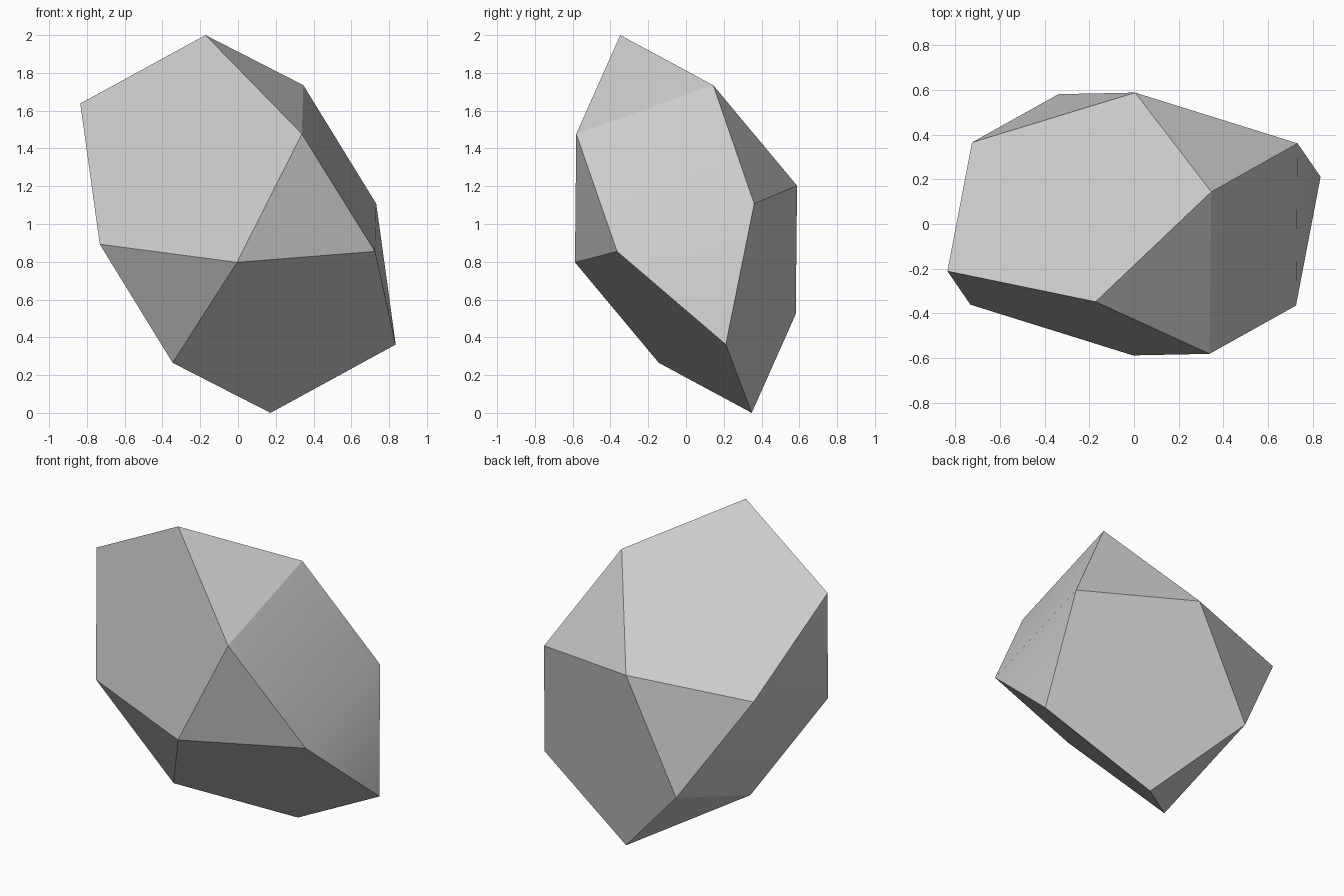
import bpy
import bmesh
from mathutils import Vector

cube = bpy.data.objects.get("Cube")
if cube:
    bpy.data.objects.remove(cube, do_unlink=True)

# Half of the crystal's corners; the rest are opposite them through the centre
CENTRE = Vector((0, 0, 1))
corners = {
    "peak": (-0.172, -0.348, 2.0),
    "upper_right": (-0.835, -0.211, 1.638),
    "side_right": (-0.732, -0.361, 0.893),
    "front": (-0.005, -0.588, 0.797),
    "front_left": (0.338, -0.581, 1.477),
    "shoulder": (0.346, 0.144, 1.735),
    "side_left": (0.725, -0.365, 0.855),
}

# Facets of one half; "-" marks the opposite corner
facets = [
    "peak upper_right side_right front front_left",
    "peak shoulder -front -side_left upper_right",
    "peak front_left shoulder",
    "front side_left front_left",
    "side_right -shoulder front",
    "front_left side_left -side_right shoulder",
    "-side_right side_left -upper_right",
]

bm = bmesh.new()
verts = {}
for name, co in corners.items():
    verts[name] = bm.verts.new(co)
    verts["-" + name] = bm.verts.new(2 * CENTRE - Vector(co))


def opposite(name):
    return name[1:] if name.startswith("-") else "-" + name


for facet in facets:
    names = facet.split()
    bm.faces.new([verts[n] for n in names])
    bm.faces.new([verts[opposite(n)] for n in names])
bmesh.ops.recalc_face_normals(bm, faces=bm.faces)

# Crisp edges everywhere except the soft fold across each side
folds = [{verts["side_left"], verts["-side_right"]},
         {verts["-side_left"], verts["side_right"]}]
for face in bm.faces:
    face.smooth = True
for edge in bm.edges:
    edge.smooth = set(edge.verts) in folds

mesh = bpy.data.meshes.new("faceted_crystal")
bm.to_mesh(mesh)
bm.free()

# Plain grey stone
grey = bpy.data.materials.new("grey")
grey.use_nodes = True
colour = (0.6, 0.6, 0.6, 1)
grey.diffuse_color = colour
grey.node_tree.nodes["Principled BSDF"].inputs["Base Color"].default_value = colour
mesh.materials.append(grey)

crystal = bpy.data.objects.new("faceted_crystal", mesh)
bpy.context.collection.objects.link(crystal)
